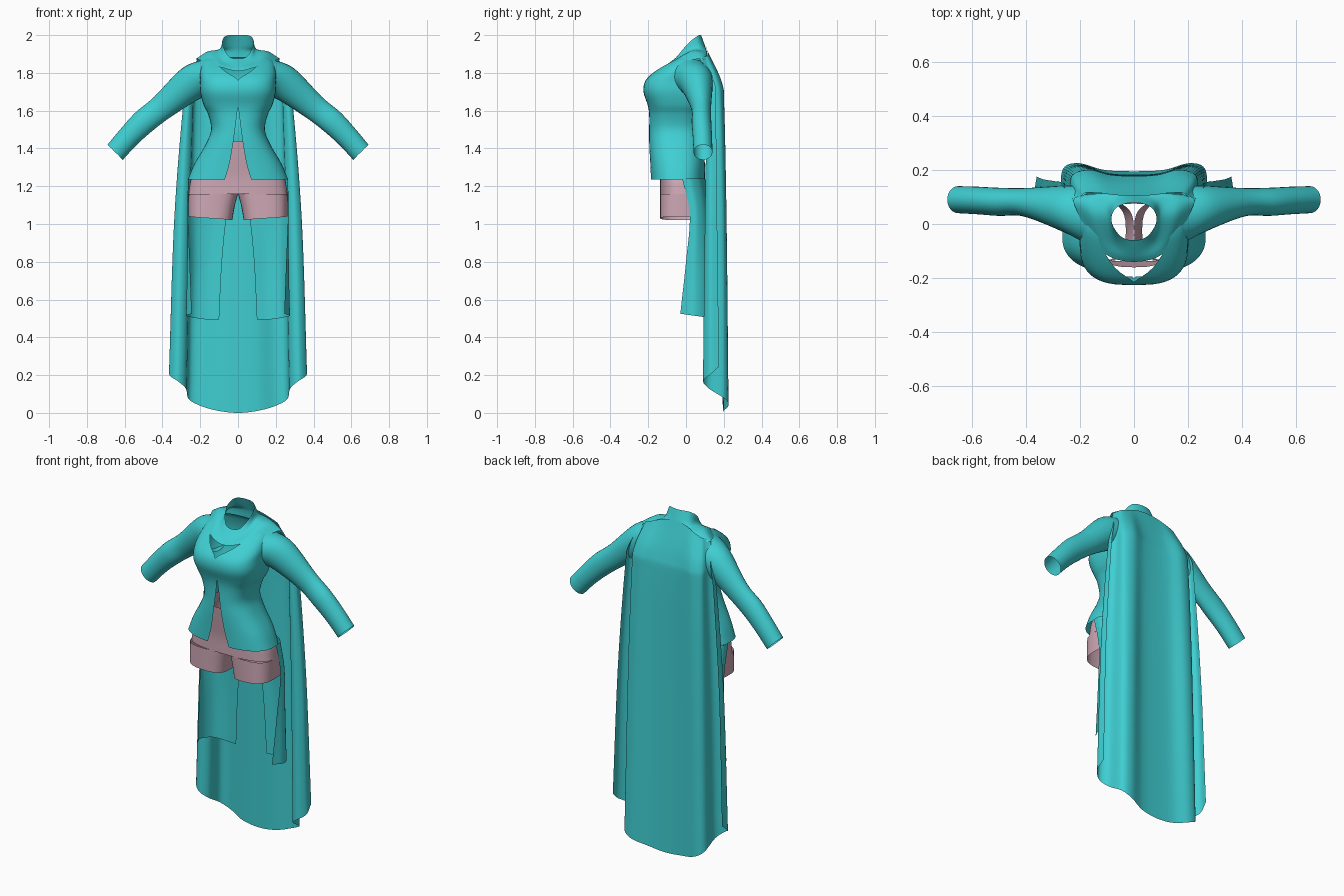
import bpy, bmesh, math
from mathutils import Vector


def material(name, color):
    m = bpy.data.materials.new(name)
    m.diffuse_color = (*color, 1)
    return m


TEAL = material("teal cloth", (0.05, 0.62, 0.645))
PINK = material("dusty pink cloth", (0.62, 0.39, 0.46))


def spline(pts, n):
    """Smooth curve through points, mirrored across x = 0 at ends on the centre line."""
    if n == 1:
        return [Vector(p) for p in pts]
    pts = [Vector(p) for p in pts]

    def beyond(end, nxt):
        if abs(end.x) < 1e-4:
            return Vector((-nxt.x, nxt.y, nxt.z))
        return end * 2 - nxt
    p = [beyond(pts[0], pts[1])] + pts + [beyond(pts[-1], pts[-2])]
    out = []
    for i in range(1, len(p) - 2):
        a, b, c, d = p[i - 1:i + 3]
        for k in range(n):
            t = k / n
            out.append(0.5 * (2 * b + (c - a) * t + (2 * a - 5 * b + 4 * c - d) * t * t
                              + (3 * b - a - 3 * c + d) * t ** 3))
    return out + [pts[-1]]


def cloth(name, rows, mat, nu=6, nv=6):
    """Cloth sheet through a grid of points, mirrored to the other side."""
    rows = [spline(r, nu) for r in rows]
    # shifted off the centre line, so that columns are not mirrored at their ends
    shift = Vector((5, 0, 0))
    cols = [[q - shift for q in spline([q + shift for q in c], nv)] for c in zip(*rows)]
    bm = bmesh.new()
    grid = [[bm.verts.new((max(q.x, 0), q.y, q.z)) for q in c] for c in cols]
    for a, b in zip(grid, grid[1:]):
        for i in range(len(a) - 1):
            bm.faces.new((a[i], a[i + 1], b[i + 1], b[i]))
    bmesh.ops.remove_doubles(bm, verts=bm.verts, dist=1e-5)
    bmesh.ops.recalc_face_normals(bm, faces=bm.faces)
    me = bpy.data.meshes.new(name)
    bm.to_mesh(me)
    bm.free()
    me.materials.append(mat)
    for f in me.polygons:
        f.use_smooth = True
    ob = bpy.data.objects.new(name, me)
    bpy.context.collection.objects.link(ob)
    mod = ob.modifiers.new("mirror", "MIRROR")
    mod.use_clip = True
    mod.merge_threshold = 0.0005
    return ob


def spow(v, e):
    return math.copysign(abs(v) ** e, v)


def half_section(z, hx, yf, yb, gap=0, e=0.8, n=20):
    """Half of a rounded body section, front to back, leaving a front gap."""
    t0 = math.asin(min(1, (gap / hx)) ** (1 / e))
    yc, ry = (yf + yb) / 2, (yb - yf) / 2
    pts = []
    for i in range(n + 1):
        t = t0 + (math.pi - t0) * i / n
        x = 0 if i == n else hx * abs(math.sin(t)) ** e
        pts.append((x, yc - ry * spow(math.cos(t), e), z))
    return pts


# jacket body: z, half width, front y, back y, front opening, roundness
body = [(1.235, .265, -.187, .10, .07, .8), (1.32, .23, -.19, .10, .045, .8),
        (1.42, .172, -.195, .09, .027, .8), (1.50, .142, -.195, .085, .016, .8),
        (1.58, .158, -.195, .095, .006, .75), (1.63, .182, -.203, .11, 0, .7),
        (1.70, .20, -.225, .12, 0, .68), (1.76, .20, -.214, .125, 0, .68),
        (1.81, .20, -.165, .12, .07, .75), (1.86, .187, -.09, .105, .125, .8),
        (1.885, .16, -.04, .09, .135, .8)]
cloth("jacket_body", [half_section(*r) for r in body], TEAL, 2, 4)

# sleeves: centre x, y, z, radius across, radius in y, slope angle
sleeve = [(.165, .03, 1.772, .102, .11, 10), (.25, .055, 1.743, .093, .087, 31),
          (.40, .08, 1.62, .069, .053, 39), (.50, .082, 1.54, .066, .052, 40),
          (.58, .087, 1.46, .060, .051, 44), (.65, .09, 1.38, .057, .05, 45)]
rings = []
for x, y, z, a, b, ang in sleeve:
    s, c = math.sin(math.radians(ang)), math.cos(math.radians(ang))
    rings.append([(x + a * s * math.cos(t), y + b * math.sin(t), z + a * c * math.cos(t))
                  for t in [math.tau * k / 28 for k in range(28)] + [0]])
cloth("sleeves", rings, TEAL, 1, 6)

# coat tails hanging behind the legs
tails = [
    [(.265, -.02, 1.24), (.258, .03, 1.24), (.20, .08, 1.24), (.10, .10, 1.24), (.03, .10, 1.24)],
    [(.265, .02, 1.05), (.265, .06, 1.05), (.22, .105, 1.05), (.14, .12, 1.05), (.06, .115, 1.05)],
    [(.255, .0, .80), (.268, .05, .80), (.23, .11, .80), (.16, .13, .80), (.085, .12, .80)],
    [(.245, -.03, .525), (.275, .04, .515), (.24, .11, .505), (.17, .13, .495), (.10, .125, .495)]]
cloth("coat_tails", tails, TEAL)

# standing collar flowing out into a shoulder shawl
shawl = [
    [(0, -.06, 1.875), (.05, -.045, 1.89), (.083, .01, 1.955), (.065, .06, 1.995), (0, .08, 2.0)],
    [(0, -.10, 1.845), (.075, -.07, 1.86), (.095, .02, 1.92), (.085, .085, 1.93), (0, .10, 1.945)],
    [(0, -.125, 1.825), (.10, -.09, 1.85), (.155, .03, 1.91), (.145, .105, 1.905), (0, .11, 1.91)],
    [(0, -.14, 1.81), (.12, -.10, 1.84), (.212, .05, 1.872), (.20, .105, 1.868), (0, .115, 1.85)]]
cloth("collar_shawl", shawl, TEAL)

# long cape, each side folding forward and curling outward
cape = [
    [(0, .105, 1.943), (.07, .107, 1.935), (.13, .115, 1.912), (.18, .115, 1.893), (.197, .10, 1.886),
     (.207, .088, 1.882), (.214, .08, 1.875), (.216, .075, 1.87)],
    [(0, .165, 1.75), (.08, .17, 1.75), (.16, .19, 1.75), (.22, .172, 1.75), (.235, .135, 1.75),
     (.25, .122, 1.75), (.265, .13, 1.75), (.268, .15, 1.75)],
    [(0, .18, 1.6), (.09, .185, 1.6), (.17, .203, 1.6), (.23, .185, 1.6), (.24, .135, 1.6),
     (.266, .11, 1.6), (.291, .125, 1.6), (.292, .158, 1.6)],
    [(0, .185, 1.0), (.10, .19, 1.0), (.185, .215, 1.0), (.245, .197, 1.0), (.262, .125, 1.0),
     (.302, .10, 1.0), (.337, .125, 1.0), (.334, .165, 1.0)],
    [(0, .195, 0), (.11, .20, .012), (.205, .225, .04), (.262, .205, .075), (.277, .12, .13),
     (.322, .09, .17), (.363, .125, .20), (.36, .175, .245)]]
cloth("cape", cape, TEAL, 6, 8)

# shorts: hips, then one short leg mirrored
hips = [(1.44, .14, -.16, .075), (1.35, .19, -.15, .08), (1.25, .245, -.138, .085), (1.16, .262, -.137, .087)]
cloth("shorts_hips", [half_section(*r, e=.7) for r in hips], PINK, 2, 4)
legs = []
for z, x, rx, drop in [(1.16, .131, .131, 0), (1.09, .140, .122, 0), (1.03, .146, .116, .01)]:
    legs.append([(x + rx * spow(math.sin(t), .7), -.025 - .112 * spow(math.cos(t), .7),
                  z + drop * math.sin(t))
                 for t in [math.tau * k / 32 for k in range(32)] + [0]])
cloth("shorts_legs", legs, PINK, 1, 4)
